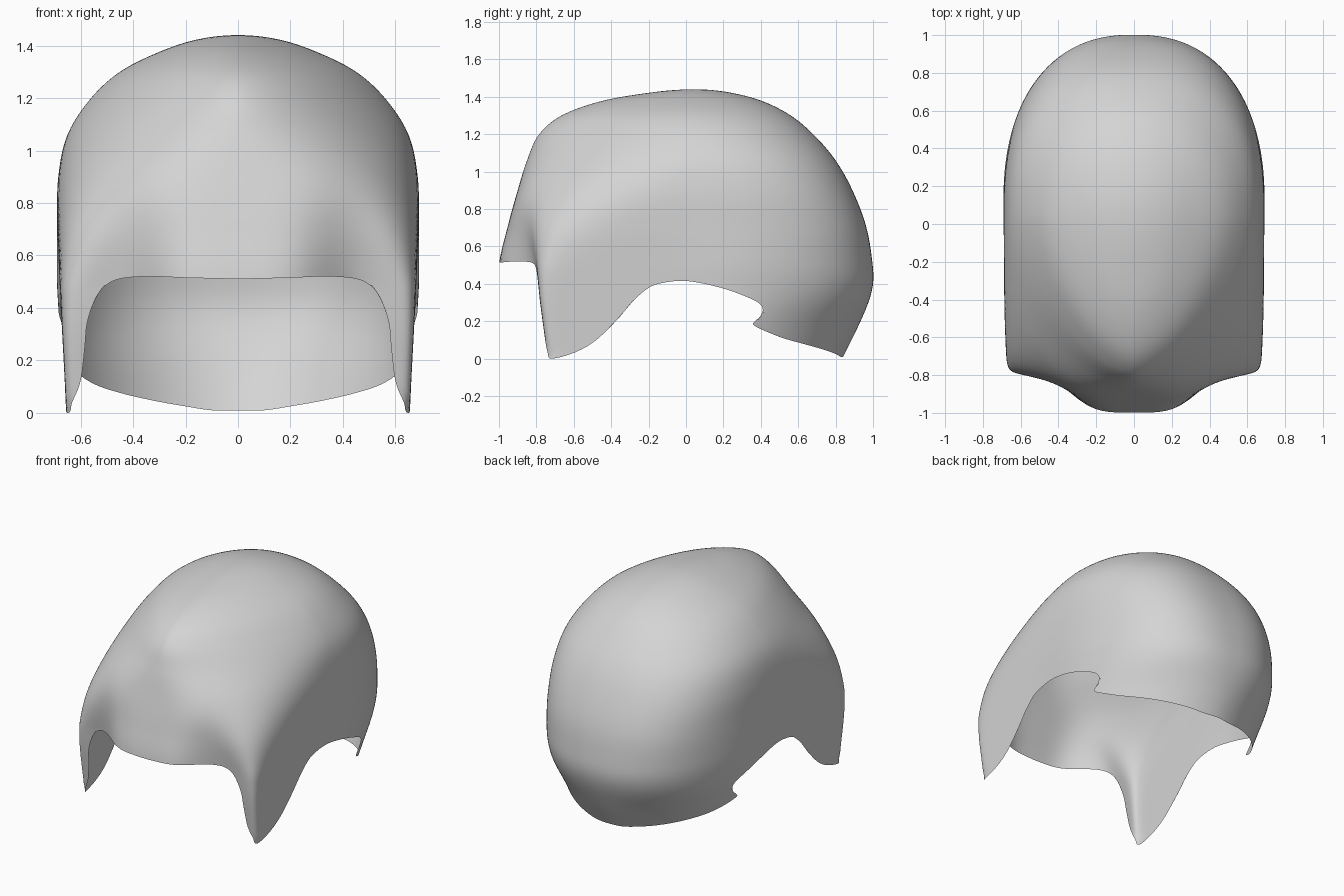
import bpy, bmesh, math

cube = bpy.data.objects.get("Cube")
if cube:
    bpy.data.objects.remove(cube, do_unlink=True)

TOP, CENTRE = 1.44, 0.05

# Horizontal sections: height, front y, brow bulge, front half width,
# rear half width, back y, front corner fullness, rear corner fullness
SECTIONS = [
    (1.44, .05, 0, 0, 0, .05, .69, .71),
    (1.42, -.21, 0, .17, .17, .25, .685, .71),
    (1.38, -.44, 0, .29, .29, .40, .67, .713),
    (1.3, -.665, 0, .45, .45, .56, .657, .719),
    (1.2, -.785, 0, .56, .56, .68, .66, .73),
    (1.06, -.85, 0, .65, .65, .80, .70, .745),
    (.9, -.87, .03, .685, .685, .89, .785, .755),
    (.7, -.835, .12, .688, .692, .965, .895, .756),
    (.5, -.8, .2, .68, .695, .998, .963, .748),
    (.4, -.79, .2, .675, .69, 1, .975, .742),
    (.3, -.78, .2, .67, .685, .975, .98, .73),
    (.15, -.76, .2, .662, .68, .91, .983, .7),
    (0, -.74, .2, .655, .66, .835, .985, .688),
]

# Rim of the left half, from the brow round to the nape
RIM = [
    (0, -.8, .51), (.2, -.8, .515), (.35, -.8, .52), (.47, -.8, .505),
    (.54, -.8, .45), (.575, -.79, .36), (.585, -.775, .25), (.6, -.755, .12),
    (.635, -.745, .04), (.65, -.73, 0), (.66, -.62, .025), (.66, -.5, .085),
    (.67, -.4, .18), (.67, -.3, .29), (.68, -.2, .38), (.69, -.1, .41),
    (.69, 0, .415), (.69, .1, .4), (.68, .2, .375), (.67, .3, .34),
    (.66, .39, .3), (.645, .415, .26), (.642, .39, .21), (.64, .36, .185),
    (.62, .41, .155), (.55, .52, .11), (.45, .65, .075), (.3, .76, .042),
    (.2, .8, .025), (.1, .83, .01), (0, .84, .01),
]


def hermite(keys, rows, k):
    """Smooth interpolation of table rows at key k."""
    i = 0
    while i < len(keys) - 2 and k > keys[i + 1]:
        i += 1
    h = keys[i + 1] - keys[i]
    t = min(1, max(0, (k - keys[i]) / h))

    def slope(j, c):
        lo, hi = max(0, j - 1), min(len(keys) - 1, j + 1)
        return (rows[hi][c] - rows[lo][c]) / (keys[hi] - keys[lo]) * h

    t2, t3 = t * t, t * t * t
    return [(2*t3 - 3*t2 + 1) * rows[i][c] + (t3 - 2*t2 + t) * slope(i, c)
            + (3*t2 - 2*t3) * rows[i + 1][c] + (t3 - t2) * slope(i + 1, c)
            for c in range(len(rows[0]))]


DEPTHS = [math.sqrt(TOP - s[0]) for s in SECTIONS]
SHAPES = [s[1:] for s in SECTIONS]


def surface(angle, z):
    """Point on the shell at an angle (0 = front) and a height."""
    front, bulge, wide_f, wide_r, back, full_f, full_r = hermite(
        DEPTHS, SHAPES, math.sqrt(max(0, TOP - z)))
    dx, dy = math.sin(angle), -math.cos(angle)
    t = min(1, max(0, dy / .8 + .5))
    width = wide_f + (wide_r - wide_f) * t * t * (3 - 2 * t)
    length, full = (CENTRE - front, full_f) if dy < 0 else (back - CENTRE, full_r)
    if width < 1e-5 or length < 1e-5:
        return (0, CENTRE, z)
    n = math.log(.5) / math.log(full)
    r = ((abs(dx) / width) ** n + (abs(dy) / length) ** n) ** (-1 / n)
    x, y = dx * r, CENTRE + dy * r
    if dy < 0:
        y -= bulge * math.exp(-(x / .36) ** 4) * min(1, -2 * dy)
    return (x, y, z)


# Rim samples as angle and height
rim_rows = [(math.atan2(x, CENTRE - y), z) for x, y, z in RIM]
STEPS, LEVELS = 6, 70
count = (len(RIM) - 1) * STEPS
rim = [hermite(list(range(len(RIM))), rim_rows, i / STEPS)
       for i in range(count + 1)]

# Half shell: evenly spread columns from the crown, bending to meet the rim
bm = bmesh.new()
crown = bm.verts.new((0, CENTRE, TOP))
columns = []
for i, (angle, z_rim) in enumerate(rim):
    even = math.pi * i / count
    column = []
    for j in range(1, LEVELS + 1):
        v = j / LEVELS
        a = even + (angle - even) * v ** 8
        z = z_rim + (TOP - z_rim) * math.cos(v * math.pi / 2)
        column.append(bm.verts.new(surface(a, z)))
    columns.append(column)
for left, right in zip(columns, columns[1:]):
    bm.faces.new((crown, left[0], right[0]))
    for j in range(LEVELS - 1):
        bm.faces.new((left[j], left[j + 1], right[j + 1], right[j]))
for column in (columns[0], columns[-1]):
    for vert in column:
        vert.co.x = 0
for face in bm.faces:
    face.smooth = True

mesh = bpy.data.meshes.new("hair_shell")
bm.to_mesh(mesh)
bm.free()
shell = bpy.data.objects.new("hair_shell", mesh)
bpy.context.collection.objects.link(shell)
mirror = shell.modifiers.new("mirror", 'MIRROR')
mirror.use_clip = True
mirror.merge_threshold = .0005

# Plain grey
grey = bpy.data.materials.new("plain_grey")
grey.use_nodes = True
colour = (.66, .66, .66, 1)
grey.diffuse_color = colour
grey.node_tree.nodes["Principled BSDF"].inputs["Base Color"].default_value = colour
mesh.materials.append(grey)
